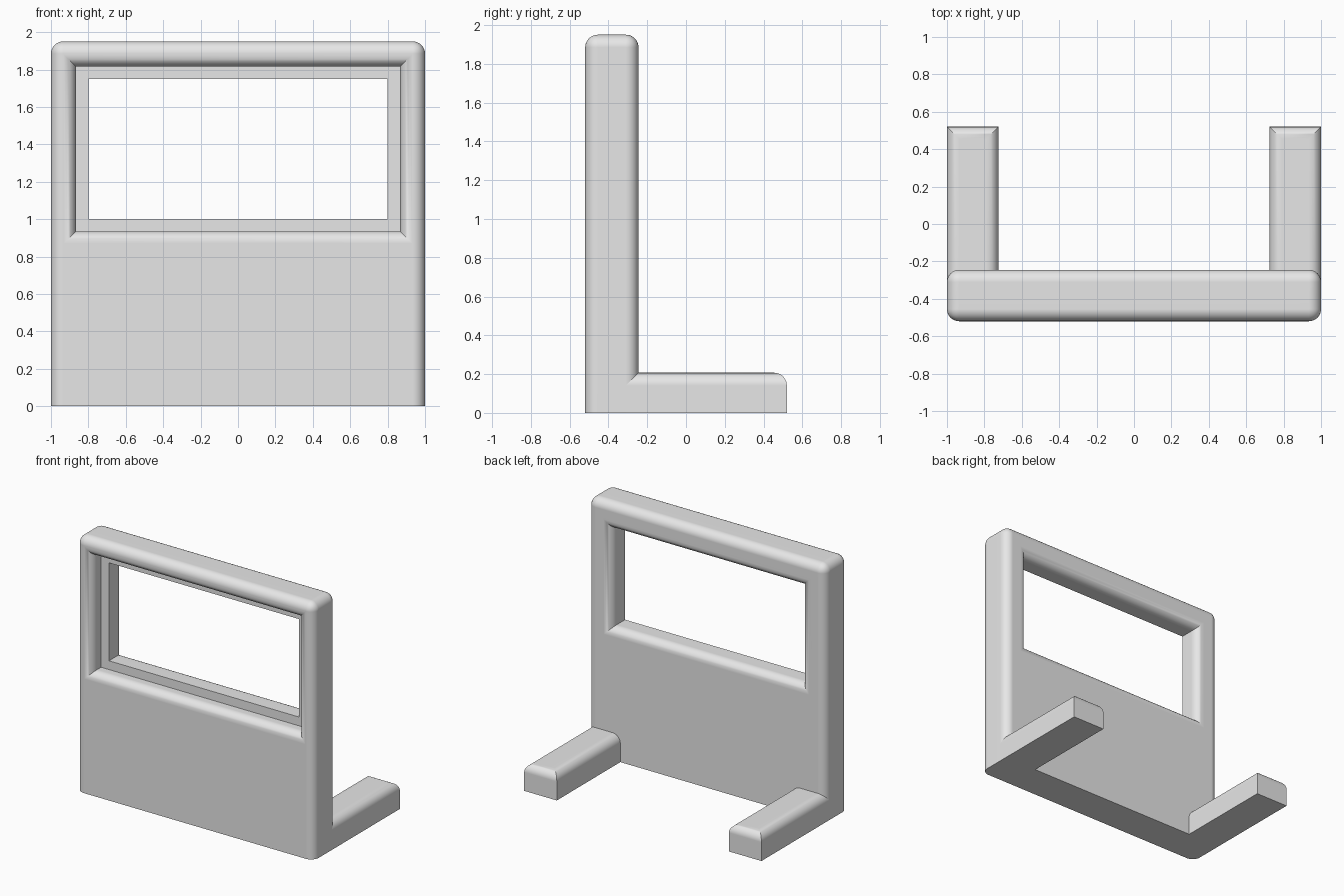
import bpy
import bmesh
from math import sin, cos, pi

if "Cube" in bpy.data.objects:
    bpy.data.objects.remove(bpy.data.objects["Cube"])

R = 0.065                      # common edge rounding
FRONT, BACK = -0.52, -0.245    # panel faces

grey = bpy.data.materials.new("light_grey")
grey.use_nodes = True
grey.diffuse_color = (0.8, 0.8, 0.8, 1)
grey.node_tree.nodes["Principled BSDF"].inputs["Base Color"].default_value = (0.8, 0.8, 0.8, 1)


def finish(bm, name):
    bmesh.ops.recalc_face_normals(bm, faces=bm.faces)
    mesh = bpy.data.meshes.new(name)
    bm.to_mesh(mesh)
    bm.free()
    mesh.materials.append(grey)
    obj = bpy.data.objects.new(name, mesh)
    bpy.context.collection.objects.link(obj)
    return obj


def activate(obj):
    bpy.ops.object.select_all(action='DESELECT')
    obj.select_set(True)
    bpy.context.view_layer.objects.active = obj


def rounded_box(name, lo, hi, is_round):
    """Box between two corners; edges whose midpoint passes is_round are rounded."""
    bm = bmesh.new()
    bmesh.ops.create_cube(bm, size=1)
    for v in bm.verts:
        v.co = [hi[i] if v.co[i] > 0 else lo[i] for i in range(3)]
    edges = [e for e in bm.edges if is_round((e.verts[0].co + e.verts[1].co) / 2)]
    bmesh.ops.bevel(bm, geom=edges, offset=R, segments=8, profile=0.5, affect='EDGES')
    return finish(bm, name)


def smooth(obj):
    activate(obj)
    bpy.ops.object.shade_smooth_by_angle(angle=pi / 6)
    mod = obj.modifiers.new("even_shading", 'WEIGHTED_NORMAL')
    mod.keep_sharp = True


# Upright panel: every edge rounded except those on the floor
panel = rounded_box("panel", (-1, FRONT, 0), (1, BACK, 1.95), lambda m: m.z > 0.01)

# Window cutter: rectangular loops (growth, y) with flared rims and a stepped ledge
LEDGE, STEP = -0.41, 0.067
arc = [i / 8 * pi / 2 for i in range(9)]
loops = [(R, FRONT - 0.1)]
loops += [(R * (1 - sin(a)), FRONT + R * (1 - cos(a))) for a in arc]
loops += [(0, LEDGE), (-STEP, LEDGE)]
loops += [(R * (1 - cos(a)) - STEP, BACK - R * (1 - sin(a))) for a in arc]
loops += [(R - STEP, BACK + 0.1)]

bm = bmesh.new()
rings = []
for g, y in loops:
    x, low, high = 0.867 + g, 0.935 - g, 1.815 + g
    rings.append([bm.verts.new((px, y, pz))
                  for px, pz in ((-x, low), (x, low), (x, high), (-x, high))])
for a, b in zip(rings, rings[1:]):
    for i in range(4):
        j = (i + 1) % 4
        bm.faces.new((a[i], a[j], b[j], b[i]))
bm.faces.new(rings[0])
bm.faces.new(rings[-1])
cutter = finish(bm, "window_cutter")
cutter.hide_render = True

activate(panel)
cut = panel.modifiers.new("window", 'BOOLEAN')
cut.operation = 'DIFFERENCE'
cut.solver = 'EXACT'
cut.object = cutter
bpy.ops.object.modifier_apply(modifier=cut.name)
bpy.data.objects.remove(cutter)
smooth(panel)

# Feet: rounded along the top sides and the top of the rear end
for name, x0, x1 in (("left_foot", 0.725, 1), ("right_foot", -1, -0.725)):
    start = BACK - R
    foot = rounded_box(name, (x0, start, 0), (x1, 0.52, 0.207),
                       lambda m: m.z > 0.2 and m.y > start + 0.01)
    smooth(foot)
